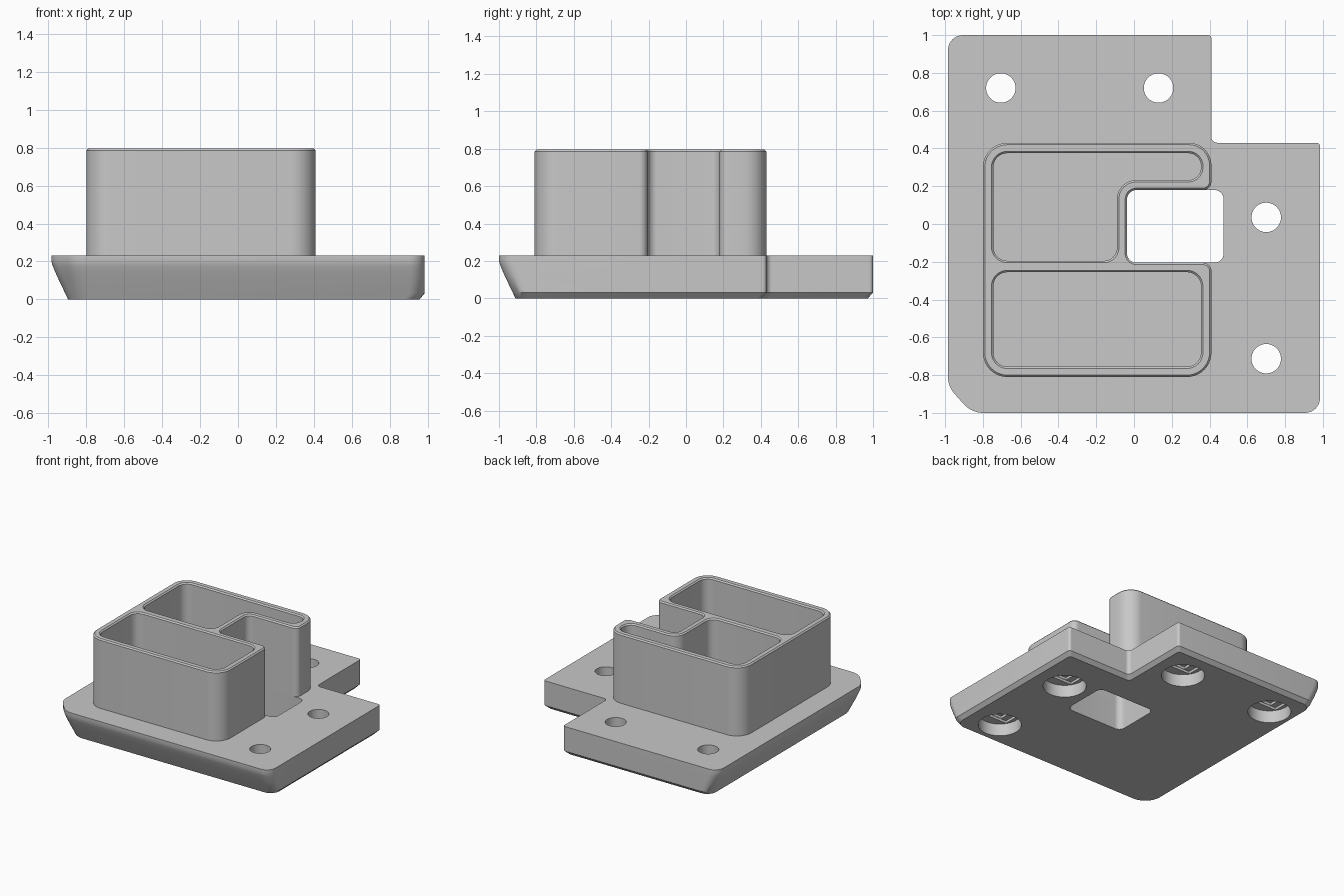
import bpy, bmesh, math
from mathutils import Vector

cube = bpy.data.objects.get("Cube")
if cube:
    bpy.data.objects.remove(cube, do_unlink=True)

grey = bpy.data.materials.new("Mid grey")
grey.use_nodes = True
grey.diffuse_color = (0.58, 0.58, 0.58, 1)
grey.node_tree.nodes["Principled BSDF"].inputs["Base Color"].default_value = (0.58, 0.58, 0.58, 1)

PLATE_TOP, TOWER_TOP, FLOOR, RIM = 0.23, 0.795, 0.06, 0.01


def rounded(corners, segs=10):
    """Outline with every (x, y, radius) corner replaced by an arc."""
    pts = []
    for i, (x, y, r) in enumerate(corners):
        p = Vector((x, y))
        a = (Vector(corners[i - 1][:2]) - p).normalized()
        b = (Vector(corners[(i + 1) % len(corners)][:2]) - p).normalized()
        half = a.angle(b) / 2
        centre = p + (a + b).normalized() * (r / math.sin(half))
        start = p + a * (r / math.tan(half)) - centre
        end = p + b * (r / math.tan(half)) - centre
        sweep = -start.angle_signed(end)
        for k in range(segs + 1):
            c, s = math.cos(sweep * k / segs), math.sin(sweep * k / segs)
            pts.append(centre + Vector((start.x * c - start.y * s, start.x * s + start.y * c)))
    return pts


def box(x0, x1, y0, y1, r):
    return rounded([(x0, y0, r), (x1, y0, r), (x1, y1, r), (x0, y1, r)])


def disc(x, y, r, n=40):
    return [Vector((x + r * math.cos(math.tau * k / n), y + r * math.sin(math.tau * k / n)))
            for k in range(n)]


def inset(pts, d):
    """Move a counter-clockwise outline inward by d."""
    out = []
    for i, p in enumerate(pts):
        a = (p - pts[i - 1]).normalized()
        b = (pts[(i + 1) % len(pts)] - p).normalized()
        t = (a + b).normalized()
        out.append(p + Vector((-t.y, t.x)) * d)
    return out


def wall(bm, rings):
    """Side faces through (z, outline) rings; returns first and last edge loops."""
    loops = [[bm.verts.new((p.x, p.y, z)) for p in pts] for z, pts in rings]
    n = len(loops[0])
    for lo, hi in zip(loops, loops[1:]):
        for i in range(n):
            j = (i + 1) % n
            bm.faces.new((lo[i], lo[j], hi[j], hi[i]))
    return [[bm.edges.get((lp[i - 1], lp[i])) for i in range(n)] for lp in (loops[0], loops[-1])]


def cap(bm, *loops):
    """Flat face between an outer edge loop and any holes in it."""
    bmesh.ops.triangle_fill(bm, use_beauty=True, use_dissolve=False,
                            edges=[e for lp in loops for e in lp], normal=(0, 0, 1))


def finish(bm, name):
    bmesh.ops.recalc_face_normals(bm, faces=bm.faces)
    mesh = bpy.data.meshes.new(name)
    bm.to_mesh(mesh)
    bm.free()
    mesh.materials.append(grey)
    obj = bpy.data.objects.new(name, mesh)
    bpy.context.collection.objects.link(obj)
    bpy.ops.object.select_all(action='DESELECT')
    obj.select_set(True)
    bpy.context.view_layer.objects.active = obj
    bpy.ops.object.shade_smooth_by_angle(angle=math.radians(30))


def plate_outline(slope, edge):
    """Base outline, drawn in by slope at left and front, by edge elsewhere."""
    s, e = slope, edge
    return rounded([
        (-0.985 + s, -0.86 + 0.41 * s, 0.14), (-0.86 + 0.41 * s, -1 + s, 0.14),
        (0.985 - e, -1 + s, 0.08), (0.985 - e, 0.43 - e, 0.02),
        (0.41 - e, 0.43 - e, 0.03), (0.41 - e, 1 - e, 0.02),
        (-0.985 + s, 1 - e, 0.08)])


# Compartment mouths, shared by plate and tower
pockets = [
    box(-0.755, 0.365, -0.765, -0.245, 0.085),
    rounded([(-0.755, -0.205, 0.085), (-0.08, -0.205, 0.08), (-0.08, 0.222, 0.09),
             (0.365, 0.222, 0.078), (0.365, 0.385, 0.078), (-0.755, 0.385, 0.085)])]

# Base plate with sloped left and front sides and a small lower chamfer
bm = bmesh.new()
bottom, top = wall(bm, [
    (z, plate_outline(s, e)) for z, s, e in
    [(0, 0.088, 0.028), (0.03, 0.074, 0), (0.12, 0.031, 0), (0.15, 0.018, 0),
     (0.175, 0.008, 0), (0.2, 0, 0), (PLATE_TOP, 0, 0)]])
bottom_loops, top_loops = [bottom], [top]

# Window through the plate
low, high = wall(bm, [(z, box(-0.037, 0.475, -0.205, 0.18, 0.05)) for z in (0, PLATE_TOP)])
bottom_loops.append(low)
top_loops.append(high)

# Screw holes, counterbored from below with two shallow steps
for x, y in [(-0.705, 0.72), (0.13, 0.72), (0.7, 0.035), (0.7, -0.713)]:
    stages = [(0, 0.1, disc(x, y, 0.16)),
              (0.1, 0.12, box(x - 0.13, x + 0.13, y - 0.084, y + 0.084, 0.004)),
              (0.12, 0.14, box(x - 0.081, x + 0.081, y - 0.081, y + 0.081, 0.004)),
              (0.14, PLATE_TOP, disc(x, y, 0.078))]
    below = None
    for z0, z1, outline in stages:
        low, high = wall(bm, [(z0, outline), (z1, outline)])
        if below:
            cap(bm, below, low)
        else:
            bottom_loops.append(low)
        below = high
    top_loops.append(below)

# Compartment floors
for mouth in pockets:
    low, high = wall(bm, [(z, inset(mouth, RIM)) for z in (FLOOR, PLATE_TOP)])
    cap(bm, low)
    top_loops.append(high)
cap(bm, *bottom_loops)
cap(bm, *top_loops)
finish(bm, "base_plate")

# Two-compartment tower with a recess beside the window and a chamfered rim
bm = bmesh.new()
outside = rounded([
    (-0.8, -0.81, 0.13), (0.41, -0.81, 0.13), (0.41, -0.205, 0.045),
    (-0.037, -0.205, 0.05), (-0.037, 0.18, 0.05), (0.41, 0.18, 0.045),
    (0.41, 0.43, 0.12), (-0.8, 0.43, 0.13)])
walls = [wall(bm, [(PLATE_TOP, outside), (TOWER_TOP - RIM, outside),
                   (TOWER_TOP, inset(outside, RIM))])]
for mouth in pockets:
    inner = inset(mouth, RIM)
    walls.append(wall(bm, [(PLATE_TOP, inner), (TOWER_TOP - RIM, inner), (TOWER_TOP, mouth)]))
cap(bm, *[w[0] for w in walls])
cap(bm, *[w[1] for w in walls])
finish(bm, "tower")
